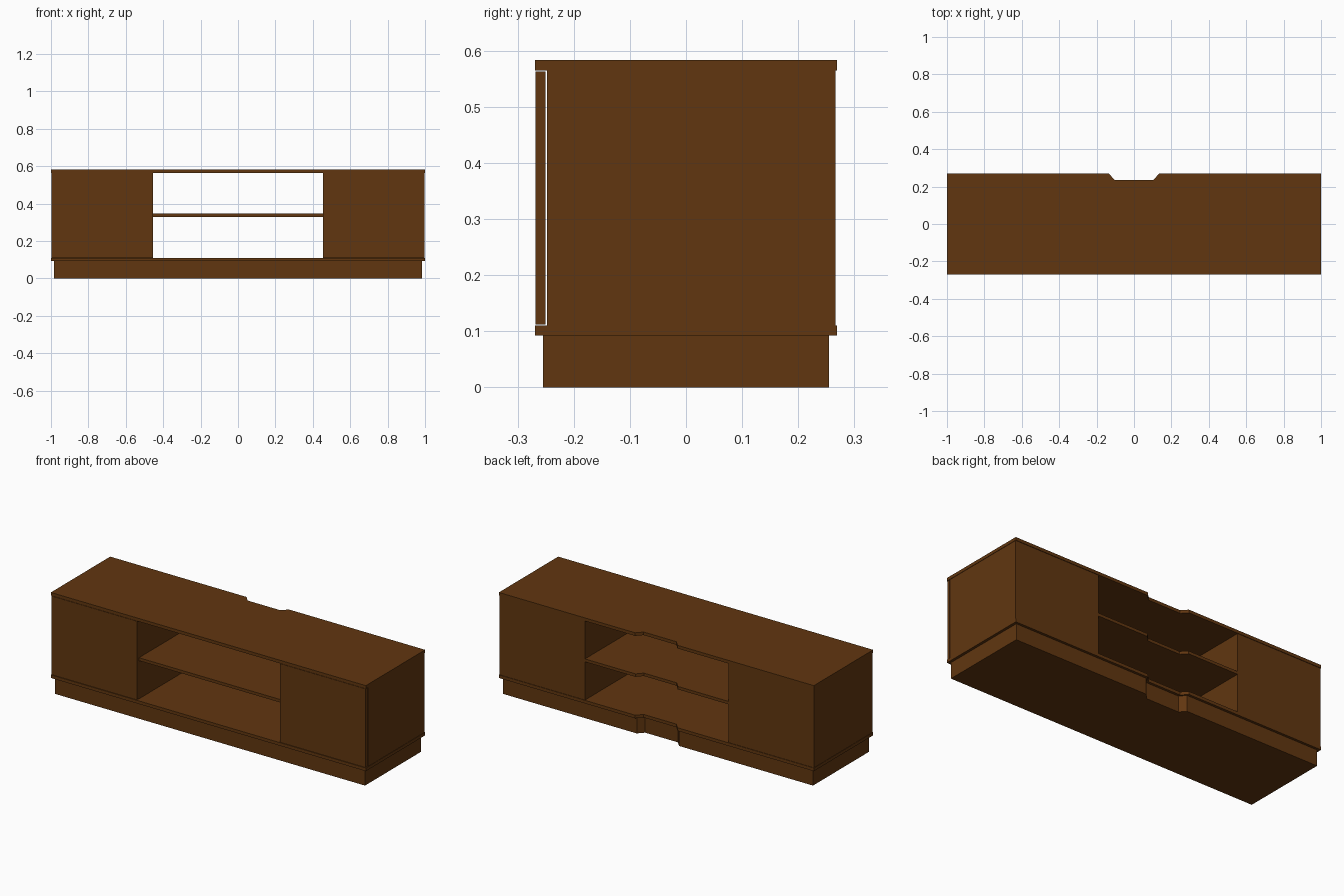
import bpy, bmesh

if "Cube" in bpy.data.objects:
    bpy.data.objects.remove(bpy.data.objects["Cube"])

wood = bpy.data.materials.new("dark_wood")
wood.diffuse_color = (0.12, 0.037, 0.005, 1)
wood.use_nodes = True
wood.node_tree.nodes["Principled BSDF"].inputs["Base Color"].default_value = wood.diffuse_color


def prism(name, outline, z0, z1):
    """Extrude a counter-clockwise xy outline from z0 to z1."""
    bm = bmesh.new()
    face = bm.faces.new([bm.verts.new((x, y, z0)) for x, y in outline])
    top = bmesh.ops.extrude_face_region(bm, geom=[face])["geom"]
    verts = [v for v in top if isinstance(v, bmesh.types.BMVert)]
    bmesh.ops.translate(bm, verts=verts, vec=(0, 0, z1 - z0))
    bmesh.ops.recalc_face_normals(bm, faces=bm.faces)
    mesh = bpy.data.meshes.new(name)
    bm.to_mesh(mesh)
    bm.free()
    mesh.materials.append(wood)
    obj = bpy.data.objects.new(name, mesh)
    bpy.context.collection.objects.link(obj)
    return obj


def notched(half_x, front, back, depth=0.033):
    """Board outline with a chamfered cable notch in the back edge."""
    return [(-half_x, front), (half_x, front), (half_x, back),
            (0.134, back), (0.104, back - depth),
            (-0.104, back - depth), (-0.134, back), (-half_x, back)]


def rect(x0, x1, y0, y1):
    return [(x0, y0), (x1, y0), (x1, y1), (x0, y1)]


# Full-width boards, each with the cable notch
prism("plinth", notched(0.985, -0.255, 0.255), 0.0, 0.092)
prism("bottom_board", notched(1.0, -0.269, 0.269), 0.092, 0.110)
prism("top_board", notched(1.0, -0.269, 0.269), 0.565, 0.583)

# Open middle shelf
prism("middle_shelf", notched(0.455, -0.248, 0.266), 0.329, 0.346)

# Side cabinets with slightly gapped doors
for side, s in (("left", -1), ("right", 1)):
    x0, x1 = sorted((s * 0.455, s * 0.998))
    prism(side + "_cabinet", rect(x0, x1, -0.248, 0.266), 0.110, 0.565)
    prism(side + "_door", rect(x0, x1, -0.268, -0.250), 0.112, 0.563)
